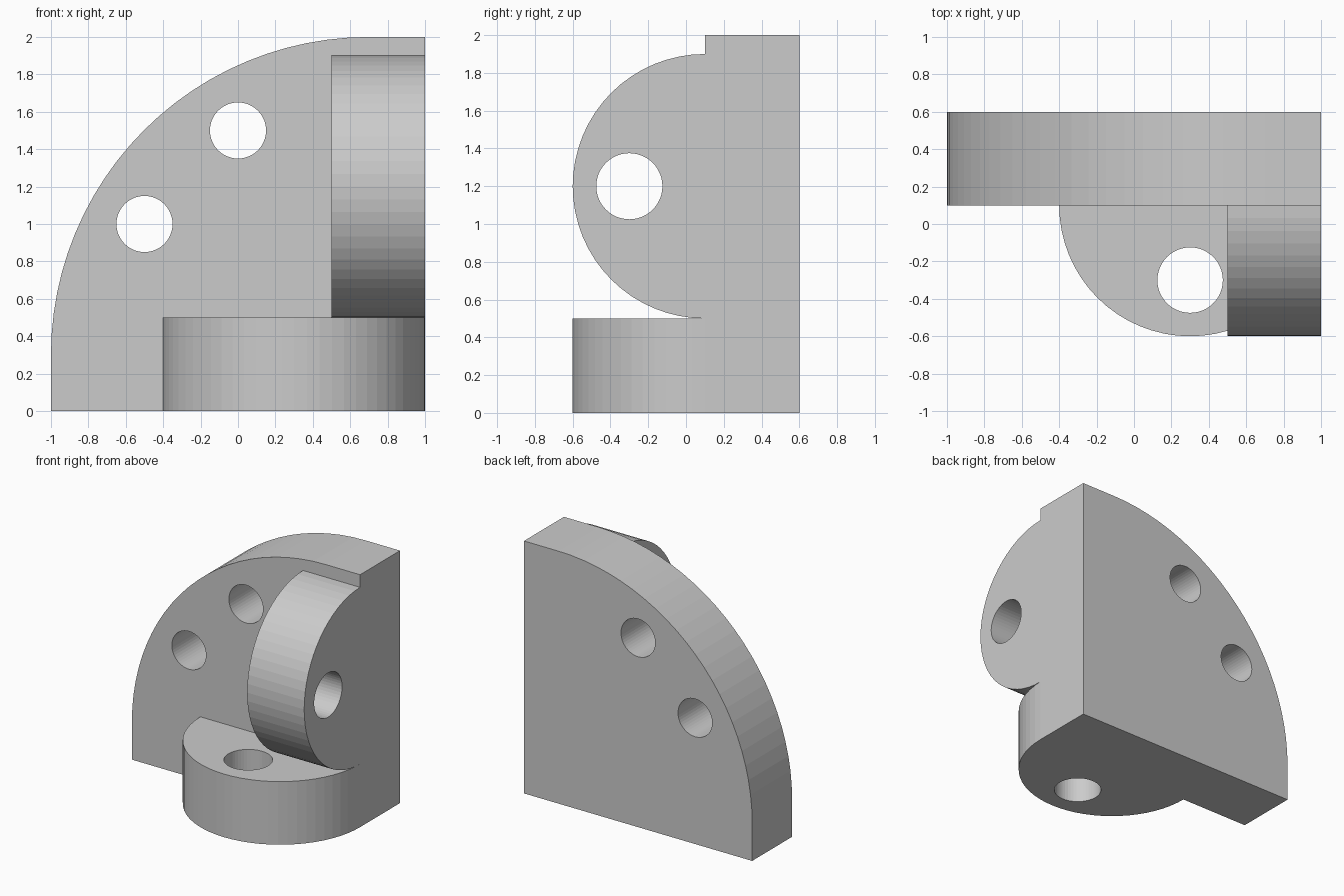
import bpy, bmesh
from math import cos, sin, pi
from mathutils import Matrix, Vector

cube = bpy.data.objects.get("Cube")
if cube:
    bpy.data.objects.remove(cube, do_unlink=True)

grey = bpy.data.materials.new("plain_grey")
grey.use_nodes = True
colour = (0.6, 0.6, 0.6, 1)
grey.diffuse_color = colour
grey.node_tree.nodes["Principled BSDF"].inputs["Base Color"].default_value = colour


def arc(cx, cy, r, start, end, steps):
    """Points along an arc, angles in quarter turns."""
    angles = [(start + (end - start) * i / steps) * pi / 2 for i in range(steps + 1)]
    return [(cx + r * cos(a), cy + r * sin(a)) for a in angles]


def drilled_plate(name, outline, holes, thickness, placement):
    """Extrude an outline with round holes, then place it."""
    bm = bmesh.new()
    loops = [outline] + [arc(x, y, r, 0, 4, 48)[:-1] for x, y, r in holes]
    for points in loops:
        verts = [bm.verts.new((x, y, 0)) for x, y in points]
        for a, b in zip(verts, verts[1:] + verts[:1]):
            bm.edges.new((a, b))
    bmesh.ops.triangle_fill(bm, edges=bm.edges[:], use_beauty=True)
    top = bmesh.ops.extrude_face_region(bm, geom=bm.faces[:])["geom"]
    moved = [v for v in top if isinstance(v, bmesh.types.BMVert)]
    bmesh.ops.translate(bm, verts=moved, vec=(0, 0, thickness))
    bmesh.ops.transform(bm, matrix=placement, verts=bm.verts[:])
    bmesh.ops.recalc_face_normals(bm, faces=bm.faces[:])
    mesh = bpy.data.meshes.new(name)
    bm.to_mesh(mesh)
    bm.free()
    mesh.materials.append(grey)
    bpy.context.collection.objects.link(bpy.data.objects.new(name, mesh))


def axes(u, v, w, origin):
    """Placement that sends local x, y, z to the given directions."""
    m = Matrix((u, v, w)).transposed().to_4x4()
    m.translation = Vector(origin)
    return m


X, Y, Z = (1, 0, 0), (0, 1, 0), (0, 0, 1)

# Upright back plate with one large rounded corner and two holes
drilled_plate("back_plate",
              [(-1, 0), (1, 0), (1, 2)] + arc(0.7, 0.3, 1.7, 1, 2, 24),
              [(0, 1.5, 0.15), (-0.5, 1, 0.15)], 0.5,
              axes(X, Z, Y, (0, 0.1, 0)))

# Half-round lugs: one flat on the floor, one upright on the side
lug = arc(0, 0, 0.7, 2, 4, 32)
lug_hole = [(0, -0.4, 0.175)]
drilled_plate("base_lug", lug, lug_hole, 0.5, axes(X, Y, Z, (0.3, 0.1, 0)))
drilled_plate("side_lug", lug, lug_hole, 0.5, axes(Z, Y, X, (0.5, 0.1, 1.2)))
